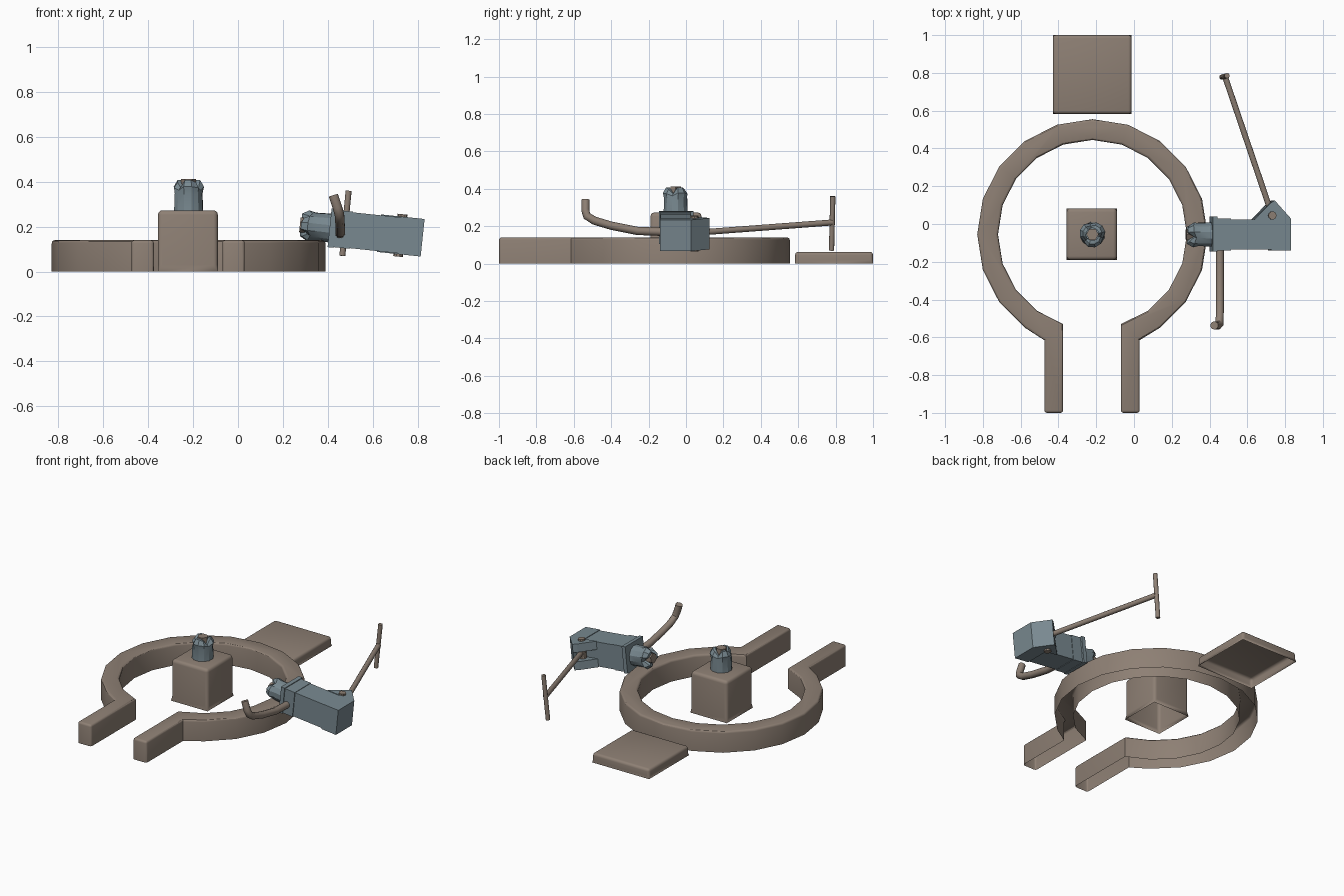
import bpy, bmesh, math
from mathutils import Matrix, Vector

if "Cube" in bpy.data.objects:
    bpy.data.objects.remove(bpy.data.objects["Cube"])


def material(name, col):
    m = bpy.data.materials.new(name)
    m.diffuse_color = (*col, 1)
    m.use_nodes = True
    m.node_tree.nodes["Principled BSDF"].inputs["Base Color"].default_value = m.diffuse_color
    return m


BROWN = material("warm brown", (0.27, 0.215, 0.175))
STEEL = material("blue grey", (0.19, 0.25, 0.28))


def finish(bm, name, mat, matrix=None, smooth=30):
    bmesh.ops.recalc_face_normals(bm, faces=bm.faces)
    me = bpy.data.meshes.new(name)
    bm.to_mesh(me)
    bm.free()
    ob = bpy.data.objects.new(name, me)
    bpy.context.collection.objects.link(ob)
    me.materials.append(mat)
    if matrix:
        me.transform(matrix)
    if smooth:
        bpy.ops.object.select_all(action='DESELECT')
        ob.select_set(True)
        bpy.context.view_layer.objects.active = ob
        bpy.ops.object.shade_smooth_by_angle(angle=math.radians(smooth))
    return ob


def prism(pts, z0, z1):
    bm = bmesh.new()
    f = bm.faces.new([bm.verts.new((x, y, z0)) for x, y in pts])
    top = bmesh.ops.extrude_face_region(bm, geom=[f], use_keep_orig=True)
    for v in top["geom"]:
        if isinstance(v, bmesh.types.BMVert):
            v.co.z = z1
    return bm


def rect(x0, x1, y0, y1):
    return [(x0, y0), (x1, y0), (x1, y1), (x0, y1)]


def shell(name, pts, h, bevel, flare=0):
    """Hollow block, open underneath, rounded on top and at square corners."""
    bm = prism(pts, 0, h)
    bmesh.ops.delete(bm, geom=[f for f in bm.faces if all(v.co.z < 1e-5 for v in f.verts)],
                     context='FACES_ONLY')
    bmesh.ops.recalc_face_normals(bm, faces=bm.faces)
    edges = [e for e in bm.edges if len(e.link_faces) == 2 and
             (min(v.co.z for v in e.verts) > h - 1e-5 or e.calc_face_angle(0) > 1.2)]
    bmesh.ops.bevel(bm, geom=edges, offset=bevel, segments=3, profile=0.5, affect='EDGES')
    if flare:  # the bottom rim keeps its square corners
        bmesh.ops.bisect_plane(bm, geom=bm.verts[:] + bm.edges[:] + bm.faces[:],
                               plane_co=(0, 0, flare), plane_no=(0, 0, 1))
        for v in bm.verts:
            if v.co.z < 1e-5:
                for x, y in pts:
                    if math.hypot(v.co.x - x, v.co.y - y) < bevel * 1.1:
                        v.co.x, v.co.y = x, y
        bmesh.ops.remove_doubles(bm, verts=bm.verts, dist=1e-5)
    return finish(bm, name, BROWN)


def tube(name, pts, r, sides=10):
    """Round bar following a path."""
    pts = [Vector(p) for p in pts]
    bm = bmesh.new()
    rings = []
    for i, p in enumerate(pts):
        d = (pts[min(i + 1, len(pts) - 1)] - pts[max(i - 1, 0)]).normalized()
        u = d.cross(Vector((1, 0, 0))).normalized()
        w = d.cross(u)
        rings.append([bm.verts.new(p + r * (math.cos(a) * u + math.sin(a) * w))
                      for a in (2 * math.pi * k / sides for k in range(sides))])
    for a, b in zip(rings, rings[1:]):
        for k in range(sides):
            bm.faces.new((a[k], a[k - 1], b[k - 1], b[k]))
    bm.faces.new(rings[0])
    bm.faces.new(rings[-1])
    return finish(bm, name, BROWN, smooth=40)


def chuck(name, matrix):
    """Socket with three raised jaws and a brown core, pointing up locally."""
    n = 12
    bm = bmesh.new()

    def ring(r, z):
        return [bm.verts.new((r(k) * math.cos(a), r(k) * math.sin(a), z(k)))
                for k, a in ((k, 2 * math.pi * k / n + 0.2) for k in range(n))]
    jaw = (1, 1, 0.7, 0)  # one jaw profile, repeated three times
    rings = [ring(lambda k: 0.066, lambda k: 0),
             ring(lambda k: 0.063, lambda k: 0.075),
             ring(lambda k: 0.058 + 0.012 * jaw[k % 4], lambda k: 0.09 + 0.015 * jaw[k % 4]),
             ring(lambda k: 0.046 + 0.006 * jaw[k % 4], lambda k: 0.1 + 0.035 * jaw[k % 4]),
             ring(lambda k: 0.034, lambda k: 0.1 + 0.035 * jaw[k % 4]),
             ring(lambda k: 0.034, lambda k: 0.07)]
    for a, b in zip(rings, rings[1:]):
        for k in range(n):
            bm.faces.new((a[k - 1], a[k], b[k], b[k - 1]))
    bm.faces.new(rings[-1])
    finish(bm, name, STEEL, matrix, 25)
    # hexagonal core
    core = prism([(0.033 * math.cos(k * math.pi / 3), 0.033 * math.sin(k * math.pi / 3))
                  for k in range(6)], 0.05, 0.14)
    finish(core, name + "_core", BROWN, matrix, 0)


# open ring with two straight legs at the front
CX, CY = -0.22, -0.055


def arc(r):
    return [(CX + r * math.sin(a), CY - r * math.cos(a))
            for a in (math.radians(36 + 18 * k) for k in range(17))]


outline = ([(0.03, -1), (0.03, -0.615)] + arc(0.61) + [(-0.475, -0.615), (-0.475, -1),
           (-0.375, -1), (-0.375, -0.53)] + arc(0.5)[::-1] + [(-0.07, -0.53), (-0.07, -1)])
shell("open_ring", outline, 0.14, 0.014)

# back slab and centre block with its socket
shell("back_slab", rect(-0.43, -0.013, 0.583, 1.0), 0.063, 0.017, 0.02)
shell("centre_block", rect(-0.357, -0.09, -0.19, 0.083), 0.273, 0.02, 0.03)
chuck("block_socket", Matrix.Translation((CX, CY, 0.273)))

# tilted tool body: local x runs along the body away from the nozzle
TOOL = Matrix.Translation((0.42, CY, 0.193)) @ Matrix.Rotation(math.radians(6), 4, 'Y')


def tool_part(name, pts, z0, z1, mat=STEEL):
    finish(prism(pts, z0, z1), name, mat, TOOL, 0)


tool_part("tool_body", rect(0, 0.3, -0.08, 0.08), -0.08, 0.08)
tool_part("tool_collar", rect(-0.012, 0.014, -0.09, 0.095), -0.086, 0.088)
tool_part("tool_band", rect(0.014, 0.085, -0.085, 0.083), -0.083, 0.083)
tool_part("tool_head", rect(0.3, 0.405, -0.085, 0.08), -0.084, 0.084)

# hinge: two fork plates, closed on the end side
fork = [(0.21, 0.078), (0.405, 0.078), (0.405, 0.083), (0.318, 0.18), (0.295, 0.165)]
tool_part("fork_upper", fork, 0.03, 0.084)
tool_part("fork_lower", fork, -0.084, -0.03)
tool_part("fork_wall", [(0.375, 0.078), (0.405, 0.078), (0.405, 0.083), (0.318, 0.18),
                        (0.313, 0.15)], -0.03, 0.03)
bolt = [(0.305 + 0.022 * math.cos(k * math.pi / 5), 0.1 + 0.022 * math.sin(k * math.pi / 5))
        for k in range(10)]
tool_part("hinge_bolt", bolt, -0.095, 0.095, BROWN)
chuck("tool_nozzle", TOOL @ Matrix.Translation((-0.005, 0, 0)) @ Matrix.Rotation(-math.pi / 2, 4, 'Y'))

# long rod with cross handle
tube("long_rod", [(0.73, 0.05, 0.165), (0.482, 0.78, 0.22)], 0.016)
tube("cross_handle", [(0.465, 0.778, 0.07), (0.493, 0.785, 0.36)], 0.014)

# curved front lever
tube("front_lever", [(0.455, -0.12, 0.17), (0.455, -0.26, 0.175), (0.455, -0.4, 0.203),
                     (0.454, -0.49, 0.23), (0.452, -0.53, 0.255), (0.443, -0.538, 0.285),
                     (0.425, -0.537, 0.34)], 0.022)
